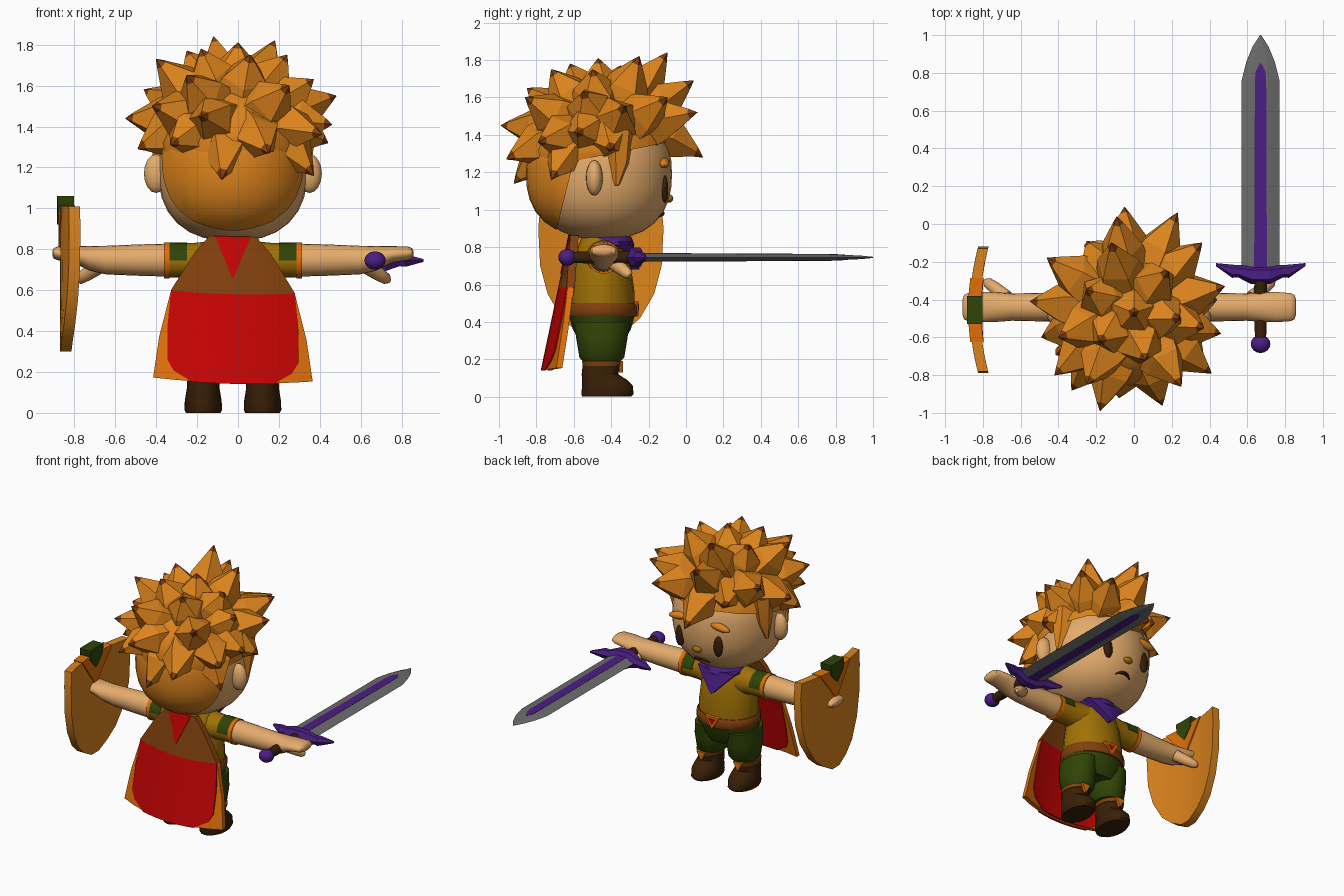
import bpy, bmesh, math
from mathutils import Vector as V

cube = bpy.data.objects.get("Cube")
if cube:
    bpy.data.objects.remove(cube, do_unlink=True)

CX = -0.025   # the figure's own centre line
CY = -0.45
X, Y, Z = V((1, 0, 0)), V((0, 1, 0)), V((0, 0, 1))


def material(name, r, g, b):
    m = bpy.data.materials.new(name)
    m.use_nodes = True
    m.diffuse_color = (r, g, b, 1)
    bsdf = m.node_tree.nodes["Principled BSDF"]
    bsdf.inputs["Base Color"].default_value = (r, g, b, 1)
    bsdf.inputs["Roughness"].default_value = 0.9
    return m


SKIN = material("skin", .78, .41, .15)
HAIR = material("hair_tan", .72, .23, .012)
ORANGE = material("orange", .74, .16, .003)
BROWN = material("brown", .22, .052, .004)
RED = material("red", .56, .001, .001)
MUSTARD = material("mustard", .35, .165, .002)
GREEN = material("dark_green", .03, .058, .002)
DARK = material("dark_brown", .04, .014, .002)
PURPLE = material("purple", .07, .013, .23)
STEEL = material("steel", .15, .15, .15)


def finish(name, bm, mats, smooth=True):
    bmesh.ops.recalc_face_normals(bm, faces=bm.faces)
    me = bpy.data.meshes.new(name)
    for m in mats:
        me.materials.append(m)
    bm.to_mesh(me)
    bm.free()
    ob = bpy.data.objects.new(name, me)
    bpy.context.collection.objects.link(ob)
    if smooth:
        bpy.ops.object.select_all(action='DESELECT')
        ob.select_set(True)
        bpy.context.view_layer.objects.active = ob
        bpy.ops.object.shade_smooth_by_angle(angle=math.radians(42))
    return ob


def skin_rings(bm, rings, tip_material=0):
    """Bridge rings and cap both ends; the last band takes tip_material."""
    rows = [[bm.verts.new(p) for p in r] for r in rings]
    n = len(rows[0])
    for k, (a, b) in enumerate(zip(rows, rows[1:])):
        for i in range(n):
            j = (i + 1) % n
            f = bm.faces.new((a[i], a[j], b[j], b[i]))
            f.material_index = tip_material if k == len(rows) - 2 else 0
    bm.faces.new(rows[0])
    bm.faces.new(rows[-1]).material_index = tip_material


def loft(name, rings, mat, smooth=True):
    bm = bmesh.new()
    skin_rings(bm, rings)
    return finish(name, bm, [mat], smooth)


def ring(c, a, b, u=X, v=Y, n=20):
    c = V(c)
    return [c + u * a * math.cos(t) + v * b * math.sin(t)
            for t in (math.tau * i / n for i in range(n))]


def stack(name, x, rows, mat):
    """Upright loft; rows are (z, y, half width, half depth)."""
    return loft(name, [ring((x, y, z), a, b) for z, y, a, b in rows], mat)


def tube(name, pts, radii, mat, n=10):
    pts = [V(p) for p in pts]
    d = (pts[-1] - pts[0]).normalized()
    u = d.orthogonal().normalized()
    return loft(name, [ring(p, r, r, u, d.cross(u), n) for p, r in zip(pts, radii)], mat)


def ball(name, c, size, mat, cuts=(), seg=32, tilt=0, power=2):
    """Ellipsoid, squarer with more power; planes (point, normal) trim the normal side."""
    bm = bmesh.new()
    bmesh.ops.create_uvsphere(bm, u_segments=seg, v_segments=seg // 2, radius=1)
    for v in bm.verts:
        p = v.co / (math.hypot(v.co.x, v.co.y) ** power + abs(v.co.z) ** power) ** (1 / power)
        x, z = p.x * size[0], p.z * size[2]
        v.co = V(c) + V((x * math.cos(tilt) - z * math.sin(tilt), p.y * size[1],
                         x * math.sin(tilt) + z * math.cos(tilt)))
    for co, no in cuts:
        bmesh.ops.bisect_plane(bm, geom=bm.verts[:] + bm.edges[:] + bm.faces[:],
                               plane_co=co, plane_no=no, clear_outer=True)
    return finish(name, bm, [mat])


def sheet(name, rows, t0, t1, place, mat, cols=8):
    """Curved slab; rows are (height, half width), t0..t1 its depth range."""
    us = [2 * i / cols - 1 for i in range(cols + 1)]
    return loft(name, [[place(u * w, t0, z) for u in us] +
                       [place(u * w, t1, z) for u in reversed(us)] for z, w in rows], mat)


# Head, ears and face
HC, HR, SQUARE = V((CX, CY, 1.19)), V((.365, .375, .35)), 2.4
ball("head", HC, HR, SKIN, power=SQUARE)


def face_point(x, z):
    rho = (1 - abs((z - HC.z) / HR.z) ** SQUARE) ** (1 / SQUARE)
    return V((CX + x, HC.y + HR.y * math.sqrt(rho ** 2 - (x / HR.x) ** 2), z))


for s, side in ((1, "left"), (-1, "right")):
    ball(side + "_ear", (CX + s * .375, -.49, 1.17), (.06, .045, .095), SKIN, seg=16)
    ball(side + "_eye", face_point(s * .15, 1.11), (.036, .018, .075), DARK, seg=16)
    ball(side + "_eyebrow", face_point(s * .16, 1.25), (.082, .028, .026), HAIR, seg=16, tilt=-s * .15)
    tube(side + "_sideburn", [(CX + s * .32, -.36, 1.42), (CX + s * .335, -.36, 1.25),
                              (CX + s * .36, -.37, 1.13)], [.08, .06, .012], HAIR, 6)
ball("nose", face_point(0, 1.06), (.035, .022, .022), MUSTARD, seg=16)
tube("mouth", [face_point(x, .98 - 5 * x * x) for x in (-.06, -.03, 0, .03, .06)],
     [.005, .011, .012, .011, .005], DARK, 8)

# Hair: back shell, upper cap and drooping spikes with dark tips
ball("back_hair", (CX, CY - .02, 1.19), (.375, .385, .34), HAIR, [((0, -.69, .9), V((0, 1, -.25)))],
     power=SQUARE)
ball("hair_cap", (CX, CY - .02, 1.32), (.38, .39, .31), HAIR, [((0, -.4, 1.3), V((0, .2, -1)))], seg=16)

TIPS = [(-12, -10, 184), (18, -25, 182), (0, -47, 181), (-40, -60, 173), (6, -72, 175),
        (-25, -85, 165), (25, -86, 160), (-18, -99, 145), (37, -55, 163), (48, -33, 155),
        (46, -58, 141), (41, -79, 136), (-55, -41, 144), (-46, -18, 158), (-49, -60, 129),
        (44, -40, 132), (37, -72, 116), (-33, -88, 131), (15, -96, 127), (-8, -92, 114),
        (36, -10, 160), (23, 6, 152), (-5, 9, 128), (-9, 4, 169), (-25, -9, 142),
        (-25, -35, 177), (-18, -62, 178), (24, -50, 175), (-42, -80, 150)]
bm = bmesh.new()
core = V((CX, CY, 1.35))
for tip in TIPS:
    tip = V(tip) * .01
    droop = .6 if tip.y > -.3 else .35   # hair over the forehead starts higher
    lift = Z * max(0, 1.6 - tip.z) * droop
    root = core + (tip - core + lift).normalized() * .27
    d = (tip - root).normalized()
    u = d.cross(Z).normalized()
    w = d.cross(u)
    skin_rings(bm, [ring(root.lerp(tip, f) + lift * f * (1 - f) * .5, r, r, u, w, 5)
                    for f, r in ((-.25, .17), (.4, .115), (.86, .03), (1, .002))], 1)
finish("hair_spikes", bm, [HAIR, BROWN], smooth=False)

# Torso, belt, shorts and scarf
stack("tunic", CX, [(.44, CY, .2, .175), (.56, CY, .205, .175), (.7, CY, .19, .155),
                    (.8, CY, .16, .13), (.87, CY, .1, .1)], MUSTARD)
stack("belt", CX, [(.43, CY, .21, .185), (.445, CY, .22, .19), (.485, CY, .22, .19),
                   (.5, CY, .21, .18)], BROWN)
stack("shorts_seat", CX, [(.3, CY, .17, .12), (.36, CY, .215, .155), (.44, CY, .21, .178)], GREEN)
stack("scarf", CX, [(.78, -.42, .12, .12), (.81, -.42, .145, .145), (.85, -.42, .125, .13),
                    (.88, -.42, .09, .09)], PURPLE)


def chest(u, t, z):
    return V((CX + u, -.285 + t - 1.2 * u * u - .25 * (z - .75), z))


sheet("scarf_point", [(.83, .15), (.78, .1), (.68, .005)], -.03, .02, chest, PURPLE)


def buckle(u, t, z):
    return V((CX + u, -.262 + t, z))


sheet("buckle_rim", [(.51, .055), (.43, .004)], -.02, .008, buckle, ORANGE, 2)
sheet("buckle_gem", [(.495, .026), (.46, .003)], .004, .012, buckle, RED, 2)

# Legs, arms and hands
for s, side in ((1, "left"), (-1, "right")):
    lx = CX + s * .125
    stack(side + "_shorts_leg", lx, [(.19, CY, .085, .1), (.21, CY, .1, .12), (.3, CY, .112, .135),
                                     (.4, CY, .1, .15)], GREEN)
    bx = CX + s * .145
    stack(side + "_boot", bx, [(0, -.425, .085, .13), (.015, -.42, .092, .14), (.06, -.42, .09, .135),
                               (.09, -.435, .085, .12), (.12, -.46, .08, .098), (.19, CY, .08, .1)], DARK)
    stack(side + "_boot_cuff", bx, [(.165, CY, .083, .102), (.19, CY, .086, .106)], BROWN)
    sheet(side + "_boot_badge", [(.19, .035), (.13, .003)], -.02, .0,
          lambda u, t, z: V((bx + u, -.338 + t, z)), ORANGE, 2)

    def limb(name, rows, mat):
        return loft(side + name, [ring((CX + s * x, -.44, z), a, b, Y, Z) for x, z, a, b in rows], mat)
    limb("_sleeve", [(.1, .74, .1, .1), (.2, .745, .085, .085), (.31, .745, .083, .083)], MUSTARD)
    limb("_sleeve_cuff", [(.31, .745, .088, .088), (.337, .745, .088, .088)], ORANGE)
    limb("_arm", [(.3, .747, .08, .081), (.45, .747, .076, .077), (.62, .747, .072, .07),
                  (.7, .755, .078, .06), (.78, .775, .08, .04), (.855, .78, .074, .034),
                  (.875, .78, .064, .026), (.883, .78, .04, .012)], SKIN)
    # Green patch over the top of the sleeve
    arc = [math.radians(a) for a in range(-90, 91, 15)]
    loft(side + "_sleeve_patch",
         [[V((CX + s * x, -.44 + r * math.sin(a), .745 + r * math.cos(a))) for a in arc] +
          [V((CX + s * x, -.44 + .07 * math.sin(a), .745 + .07 * math.cos(a))) for a in reversed(arc)]
          for x, r in ((.225, .088), (.312, .087))], GREEN)
    tube(side + "_thumb", [(CX + s * .65, -.39, .72), (CX + s * .71, -.34, .68),
                           (CX + s * .75, -.31, .655), (CX + s * .765, -.3, .645)],
         [.04, .035, .028, .012], SKIN)


# Cape with coloured panels
def cape_at(u, t, z):
    return V((CX + u, -.80 + .21 * z + .5 * u * u + t, z + .12 * u * u - .025 * u))


EDGE = [(.86, .11), (.78, .18), (.57, .305), (.35, .36), (.145, .39)]
PANEL = [(.58, .303), (.4, .32), (.24, .32), (.19, .29), (.142, .2)]
sheet("cape", EDGE, 0, .032, cape_at, ORANGE)
sheet("cape_yoke", [(.862, .114), (.78, .184), (.58, .304)], -.006, .038, cape_at, BROWN)
for side, a, b in (("outer", -.006, .002), ("inner", .03, .038)):
    sheet(side + "_cape_panel", PANEL, a, b, cape_at, RED)
sheet("cape_point", [(.863, .088), (.66, .003)], -.011, -.002, cape_at, RED)


# Shield on the right arm
def shield_at(u, t, z):
    return V((-.87 + .4 * u * u + t, -.455 + u, z))


sheet("shield", [(1.01, .325), (.9, .335), (.7, .325), (.55, .285), (.42, .21), (.35, .13), (.3, .04)],
      0, .055, shield_at, HAIR)
sheet("shield_chevron", [(1.015, .17), (.8, .006)], -.008, .062, shield_at, ORANGE)
sheet("shield_crest", [(1.06, .075), (.99, .07), (.92, .006)], -.015, .067, shield_at, GREEN)

# Sword held in the left hand
SX, SZ = .67, .745


def bar(name, rows, section, mat):
    """Loft along y; rows are (y, half width, half height) of a unit section."""
    return loft(name, [[V((SX + a * w, y, SZ + b * h)) for a, b in section] for y, w, h in rows], mat, False)


BEVEL = [(1, 0), (.4, 1), (-.4, 1), (-1, 0), (-.4, -1), (.4, -1)]
BOX = [(1, 1), (-1, 1), (-1, -1), (1, -1)]
bar("blade", [(-.25, .1, .022), (.76, .1, .017), (.86, .075, .013), (.94, .042, .009), (1, .003, .003)],
    BEVEL, STEEL)
bar("blade_groove", [(-.25, .034, .0235), (.76, .03, .0185), (.81, .025, .017), (.85, .004, .0145)], BOX, PURPLE)
tube("grip", [(SX, -.62, SZ), (SX, -.45, SZ), (SX, -.28, SZ)], [.03, .036, .034], DARK, 12)
ball("pommel", (SX, -.635, SZ), (.052, .048, .045), PURPLE, seg=16)
guard = [(.237, -.215, .008), (.15, -.25, .035), (.12, -.25, .032), (.05, -.268, .06)]
guard = [(-x, y, r) for x, y, r in guard] + guard[::-1]
loft("guard", [ring((SX + x, y, SZ), min(r, .05), r, Y, Z, 6) for x, y, r in guard], PURPLE, False)
